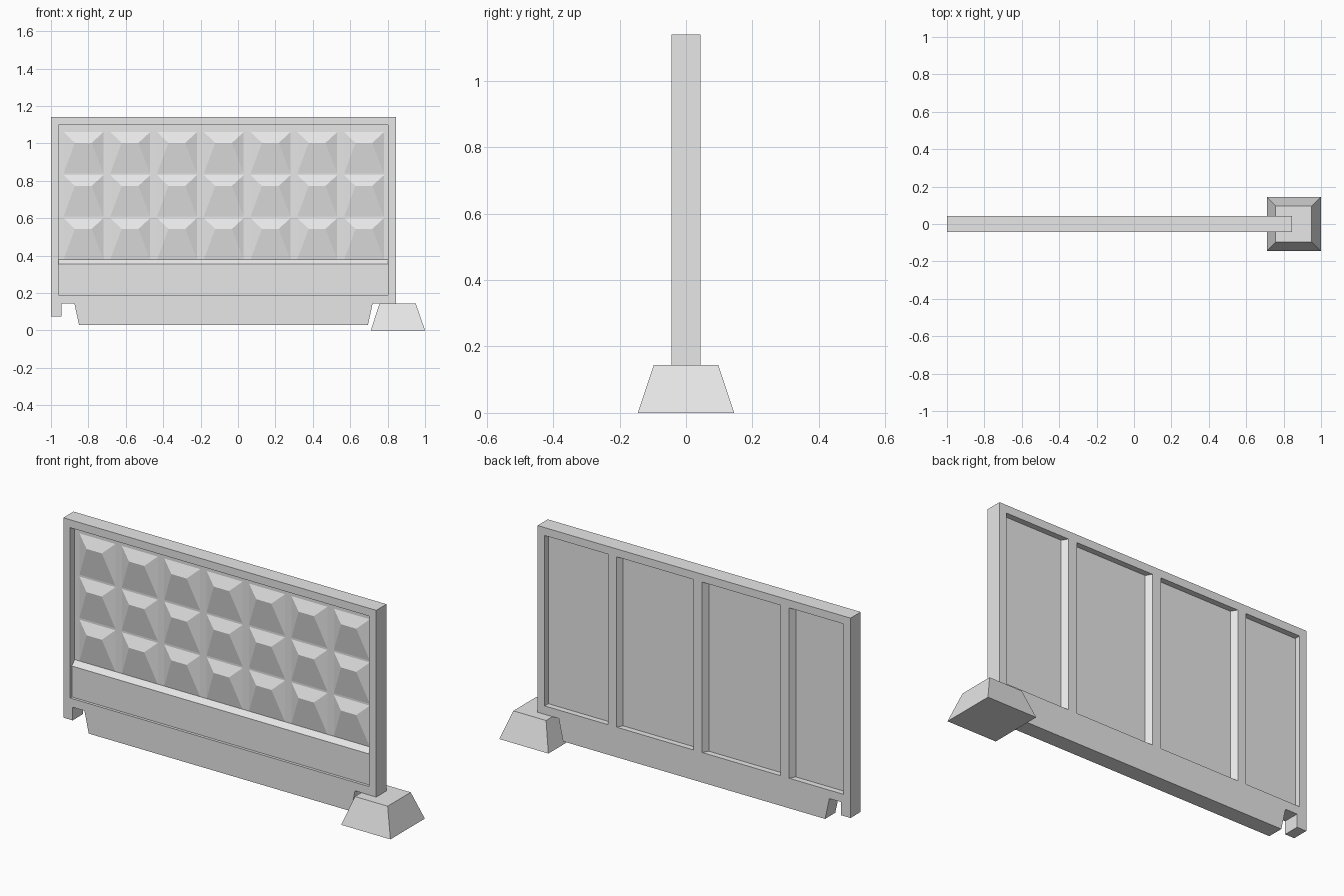
import bpy

default_cube = bpy.data.objects.get("Cube")
if default_cube:
    bpy.data.objects.remove(default_cube, do_unlink=True)

concrete = bpy.data.materials.new("grey concrete")
concrete.use_nodes = True
GREY = (0.8, 0.8, 0.8, 1)
concrete.diffuse_color = GREY
concrete.node_tree.nodes["Principled BSDF"].inputs["Base Color"].default_value = GREY

HALF = 0.043                 # half the slab thickness
LEFT, RIGHT = -0.96, 0.803   # recess sides
LOW, HIGH = 0.19, 1.098      # recess bottom and top
FRONT = -0.004               # front surface of the thin web
BACK = 0.012                 # back surface of the thin web


def add_mesh(name, verts, faces):
    mesh = bpy.data.meshes.new(name)
    mesh.from_pydata(verts, [], faces)
    mesh.materials.append(concrete)
    obj = bpy.data.objects.new(name, mesh)
    bpy.context.collection.objects.link(obj)
    return obj


def loft(name, start, end):
    """Solid between two matching loops, outward when start winds away from end."""
    n = len(start)
    sides = [(i, i + n, (i + 1) % n + n, (i + 1) % n) for i in range(n)]
    return add_mesh(name, start + end,
                    [tuple(range(n)), tuple(reversed(range(n, 2 * n)))] + sides)


def rectangle(x0, x1, y0, y1, z):
    return [(x0, y0, z), (x0, y1, z), (x1, y1, z), (x1, y0, z)]


# Frame with feet notches: filled outline with a rectangular opening
outline = [(-1, 0.075), (-0.945, 0.075), (-0.945, 0.145), (-0.875, 0.145),
           (-0.85, 0.03), (0.695, 0.03), (0.72, 0.145), (0.79, 0.145),
           (0.79, 0.075), (0.845, 0.075), (0.845, 1.14), (-1, 1.14)]
opening = [(LEFT, LOW), (LEFT, HIGH), (RIGHT, HIGH), (RIGHT, LOW)]
curve = bpy.data.curves.new("frame", "CURVE")
curve.dimensions = "2D"
curve.fill_mode = "BOTH"
curve.extrude = HALF
for loop in (outline, opening):
    spline = curve.splines.new("POLY")
    spline.points.add(len(loop) - 1)
    for point, (x, z) in zip(spline.points, loop):
        point.co = (x, z, 0, 1)
    spline.use_cyclic_u = True
source = bpy.data.objects.new("frame_outline", curve)
bpy.context.collection.objects.link(source)
bpy.context.view_layer.update()
evaluated = source.evaluated_get(bpy.context.evaluated_depsgraph_get())
flat = bpy.data.meshes.new_from_object(evaluated)
# Stand the outline upright
add_mesh("frame", [(v.co.x, -v.co.z, v.co.y) for v in flat.vertices],
         [tuple(p.vertices) for p in flat.polygons])
bpy.data.objects.remove(source, do_unlink=True)
bpy.data.meshes.remove(flat)

# Thin web closing the opening
loft("web", rectangle(LEFT, RIGHT, FRONT, BACK, LOW),
     rectangle(LEFT, RIGHT, FRONT, BACK, HIGH))

# Smooth lower band with a sloped ledge on top
band = [(FRONT, LOW), (-0.028, LOW), (-0.028, 0.355), (FRONT, 0.38)]
loft("lower_band", [(LEFT, y, z) for y, z in band],
     [(RIGHT, y, z) for y, z in band])

# Grid of wedge-shaped studs
verts, faces = [], []
for row in range(3):
    for col in range(7):
        x, z = -0.932 + 0.25 * col, 0.84 - 0.23 * row
        b = len(verts)
        verts += [(x, FRONT, z), (x + 0.212, FRONT, z),
                  (x + 0.212, FRONT, z + 0.22), (x, FRONT, z + 0.22),
                  (x + 0.06, -0.03, z + 0.163), (x + 0.15, -0.03, z + 0.163)]
        faces += [(b, b + 1, b + 5, b + 4), (b + 2, b + 3, b + 4, b + 5),
                  (b + 1, b + 2, b + 5), (b + 3, b, b + 4)]
add_mesh("studs", verts, faces)

# Tapered ribs on the back
for i, x in enumerate((-0.613, -0.1, 0.405)):
    profile = [(x - 0.043, BACK), (x - 0.025, HALF), (x + 0.025, HALF), (x + 0.043, BACK)]
    loft(f"back_rib_{i + 1}", [(px, py, LOW) for px, py in profile],
         [(px, py, HIGH) for px, py in profile])

# Tapered ground block under one end
loft("foot_block", rectangle(0.71, 1, -0.145, 0.145, 0),
     rectangle(0.757, 0.95, -0.097, 0.097, 0.145))
